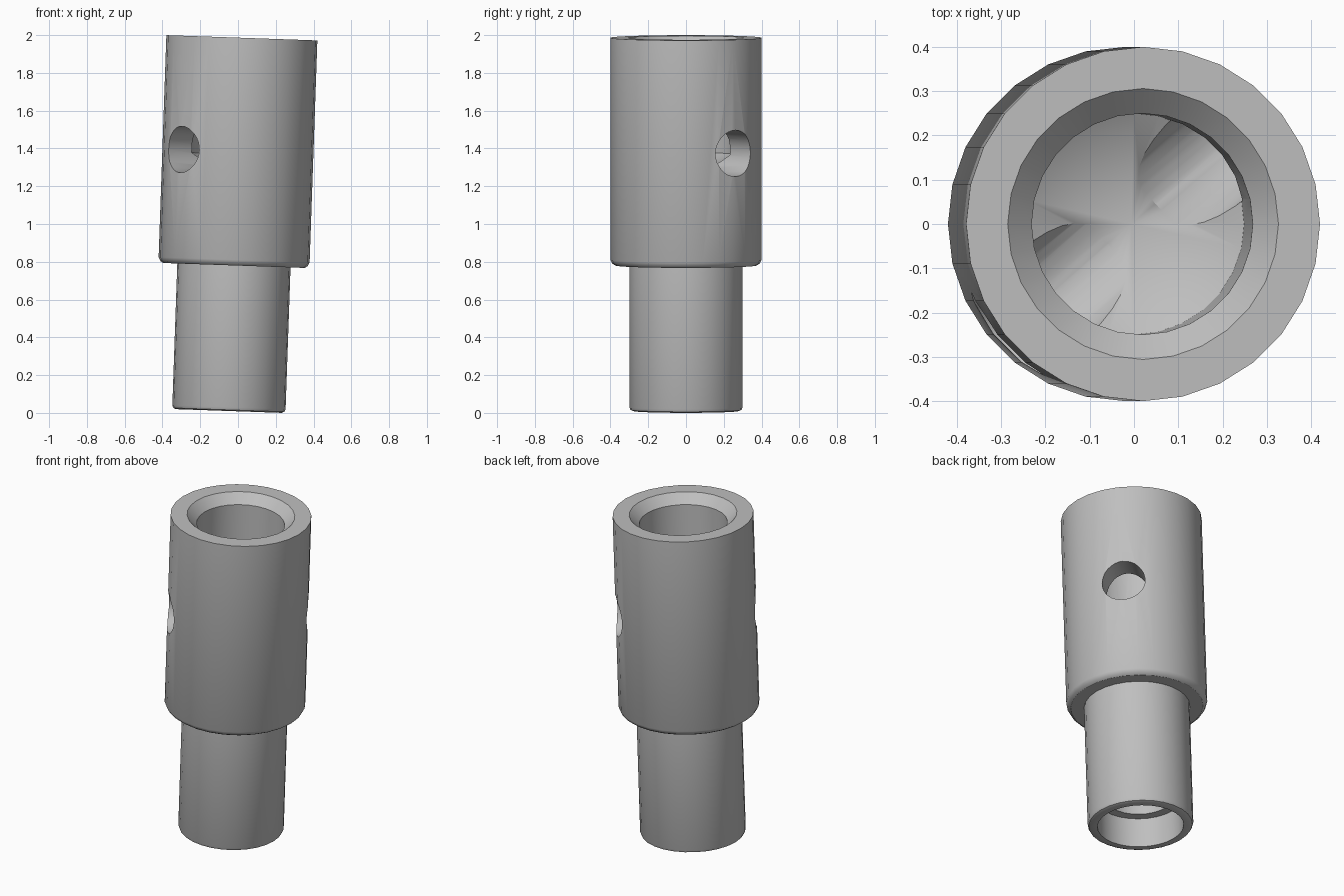
import bpy
import bmesh
import math
from mathutils import Matrix

cube = bpy.data.objects.get("Cube")
if cube:
    bpy.data.objects.remove(cube, do_unlink=True)

TILT = math.radians(2)
SIDES = 28
HOLE_HEIGHT = 1.375
HOLE_ANGLE = math.radians(41)

metal = bpy.data.materials.new("plain_grey")
metal.use_nodes = True
grey = (0.52, 0.52, 0.52, 1)
metal.diffuse_color = grey
metal.node_tree.nodes["Principled BSDF"].inputs["Base Color"].default_value = grey


def add_object(name, bm):
    mesh = bpy.data.meshes.new(name)
    bm.to_mesh(mesh)
    bm.free()
    mesh.materials.append(metal)
    obj = bpy.data.objects.new(name, mesh)
    bpy.context.collection.objects.link(obj)
    return obj


def lathe(name, profile):
    """Turn a (radius, height) profile around the z axis."""
    bm = bmesh.new()
    verts = [bm.verts.new((r, 0, z)) for r, z in profile]
    edges = [bm.edges.new(pair) for pair in zip(verts, verts[1:])]
    bmesh.ops.spin(bm, geom=verts + edges, cent=(0, 0, 0), axis=(0, 0, 1),
                   angle=math.tau, steps=SIDES)
    bmesh.ops.remove_doubles(bm, verts=bm.verts, dist=0.0005)
    bmesh.ops.dissolve_degenerate(bm, edges=bm.edges, dist=0.0005)
    bmesh.ops.recalc_face_normals(bm, faces=bm.faces)
    return add_object(name, bm)


# Stepped sleeve: lower blind bore, thin spigot, wide body, upper drilled bore
lower_bore = [(0, 0.75), (0.19, 0.64), (0.19, 0.18), (0.245, 0.18), (0.245, 0.0)]
spigot = [(0.28, 0.0), (0.294, 0.006), (0.3, 0.02), (0.3, 0.771)]
body = [(0.375, 0.771), (0.39, 0.781), (0.4, 0.801), (0.4, 1.977)]
upper_bore = [(0.306, 1.977), (0.25, 1.922), (0.25, 1.36), (0, 1.21)]
sleeve = lathe("stepped_sleeve", lower_bore + spigot + body + upper_bore)

# Cross hole drilled right through the body
bm = bmesh.new()
bmesh.ops.create_cone(bm, cap_ends=True, segments=32, radius1=0.123,
                      radius2=0.123, depth=1.2)
turn = Matrix.Rotation(HOLE_ANGLE, 4, 'Z') @ Matrix.Rotation(math.pi / 2, 4, 'Y')
bm.transform(Matrix.Translation((0, 0, HOLE_HEIGHT)) @ turn)
drill = add_object("cross_hole_cutter", bm)

cut = sleeve.modifiers.new("cross_hole", 'BOOLEAN')
cut.operation = 'DIFFERENCE'
cut.solver = 'EXACT'
cut.object = drill

bpy.ops.object.select_all(action='DESELECT')
sleeve.select_set(True)
bpy.context.view_layer.objects.active = sleeve
bpy.ops.object.modifier_apply(modifier=cut.name)
bpy.data.objects.remove(drill, do_unlink=True)
bpy.ops.object.shade_smooth_by_angle(angle=math.radians(30))

# Lean the whole part slightly to its left
sleeve.rotation_euler.y = TILT
sleeve.location = (-0.0485, 0, 0.01)
